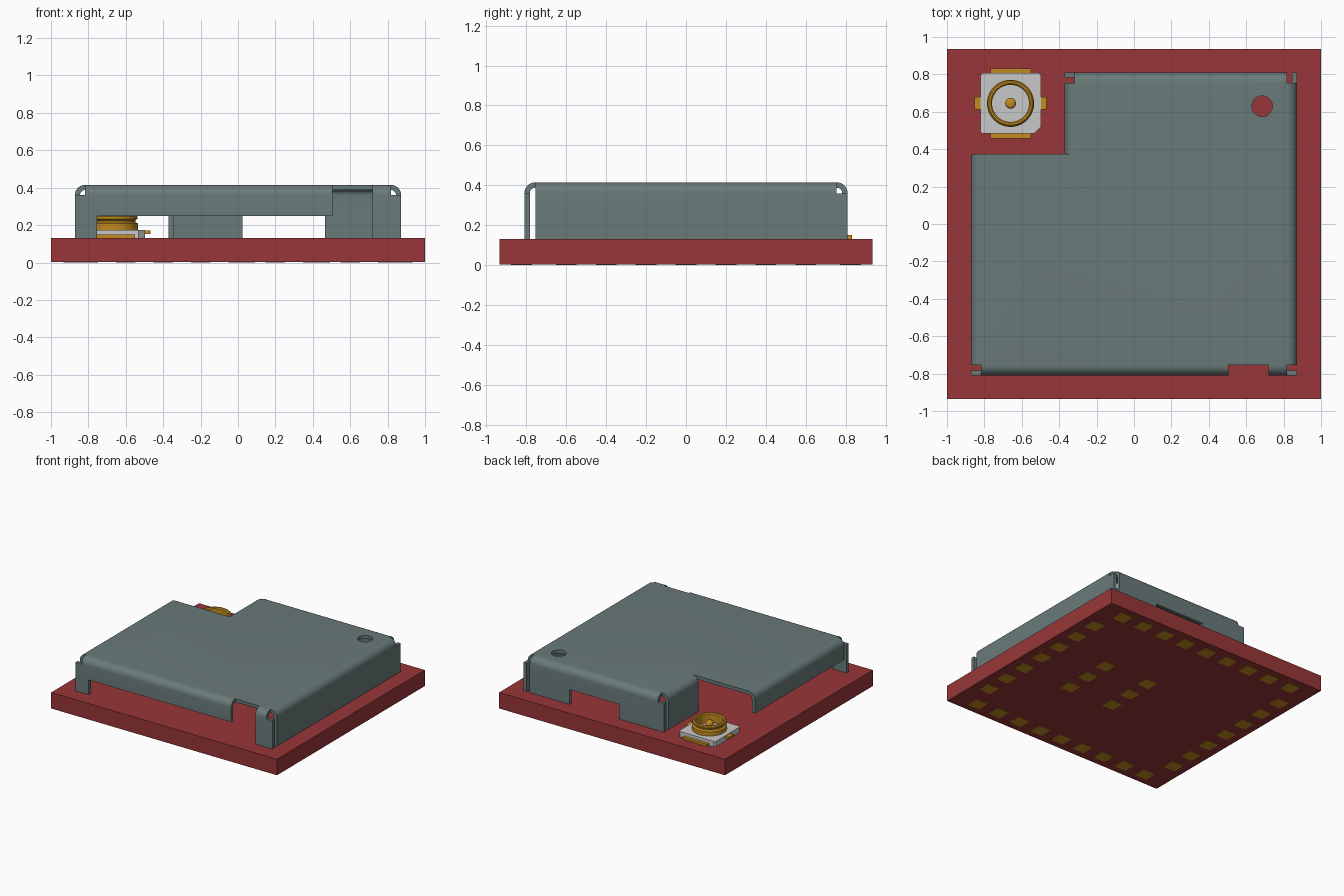
import bpy, bmesh, math
from mathutils import Vector

if "Cube" in bpy.data.objects:
    bpy.data.objects.remove(bpy.data.objects["Cube"], do_unlink=True)


def material(name, rgb):
    lin = [((c / 255 + 0.055) / 1.055) ** 2.4 for c in rgb] + [1.0]
    m = bpy.data.materials.new(name)
    m.use_nodes = True
    m.diffuse_color = lin
    m.node_tree.nodes["Principled BSDF"].inputs["Base Color"].default_value = lin
    return m


RED = material("board red", (152, 54, 56))
STEEL = material("shield grey", (106, 122, 122))
GOLD = material("gold", (194, 140, 32))
WHITE = material("connector white", (202, 200, 200))


def finish(name, bm, mat):
    bmesh.ops.recalc_face_normals(bm, faces=bm.faces)
    me = bpy.data.meshes.new(name)
    bm.to_mesh(me)
    bm.free()
    me.materials.append(mat)
    ob = bpy.data.objects.new(name, me)
    bpy.context.collection.objects.link(ob)
    return ob


def smooth(ob, angle=35):
    ob.data.polygons.foreach_set("use_smooth", [True] * len(ob.data.polygons))
    ob.data.set_sharp_from_angle(angle=math.radians(angle))


def add_box(bm, x0, x1, y0, y1, z0, z1):
    vs = bmesh.ops.create_cube(bm, size=1)["verts"]
    for v in vs:
        v.co = (x0 + (v.co.x + 0.5) * (x1 - x0), y0 + (v.co.y + 0.5) * (y1 - y0),
                z0 + (v.co.z + 0.5) * (z1 - z0))


def prism(name, outline, z0, z1, mat):
    bm = bmesh.new()
    face = bm.faces.new([bm.verts.new((x, y, z0)) for x, y in outline])
    ext = bmesh.ops.extrude_face_region(bm, geom=[face])["geom"]
    for v in ext:
        if isinstance(v, bmesh.types.BMVert):
            v.co.z = z1
    return finish(name, bm, mat)


def lathe(name, profile, center, mat, closed, steps=48):
    bm = bmesh.new()
    vs = [bm.verts.new((center[0] + r, center[1], z)) for r, z in profile]
    edges = [bm.edges.new(p) for p in zip(vs, vs[1:])]
    if closed:
        edges.append(bm.edges.new((vs[-1], vs[0])))
    bmesh.ops.spin(bm, geom=vs + edges, cent=(*center, 0), axis=(0, 0, 1),
                   angle=math.tau, steps=steps)
    bmesh.ops.remove_doubles(bm, verts=bm.verts, dist=1e-4)
    ob = finish(name, bm, mat)
    smooth(ob)
    return ob


# Circuit board
BOARD_TOP = 0.132
bm = bmesh.new()
add_box(bm, -1, 1, -0.935, 0.935, 0.004, BOARD_TOP)
finish("circuit_board", bm, RED)

# Contact pads under the board: perimeter rows and two inner columns
spots = [(0.2 * i, s * 0.825) for i in range(-4, 5) for s in (-1, 1)]
spots += [(s * 0.88, 0.2 * i) for i in range(-3, 4) for s in (-1, 1)]
spots += [(x, 0.2 * i) for x in (0.04, 0.44) for i in (-1, 0, 1)]
bm = bmesh.new()
for x, y in spots:
    add_box(bm, x - 0.052, x + 0.052, y - 0.052, y + 0.052, 0, 0.009)
finish("bottom_contact_pads", bm, GOLD)

# Shield can: folded sheet with rounded bends, open corners, legs and cut-outs
TOP, R, MID = 0.415, 0.055, 0.25
X, Y, NX, NY = 0.817, 0.755, -0.317, 0.375
bm = bmesh.new()
outline = [(-X, -Y), (-0.755, -Y), (0.505, -Y), (0.72, -Y), (X, -Y), (X, Y),
           (0.465, Y), (0.025, Y), (NX, Y), (NX, NY), (-X, NY)]
bm.faces.new([bm.verts.new((x, y, TOP)) for x, y in outline])
arc = [(R * math.sin(a), TOP - R + R * math.cos(a))
       for a in [math.pi / 2 * i / 8 for i in range(9)]]


def strip(p, q, normal, rows):
    """Sheet strip from p to q following rows of (outward offset, height)."""
    n = Vector(normal)
    cols = [[bm.verts.new((*(Vector(e) + n * d), z)) for d, z in rows] for e in (p, q)]
    for i in range(len(rows) - 1):
        bm.faces.new((cols[0][i], cols[0][i + 1], cols[1][i + 1], cols[1][i]))


half = arc + [(R, MID)]
full = half + [(R, BOARD_TOP)]
tab = [(R, TOP - R), (R, MID), (R, BOARD_TOP)]
FRONT, BACK, LEFT, RIGHT = (0, -1), (0, 1), (-1, 0), (1, 0)
for p, q, n, rows in [
    ((-X - R, -Y), (-X, -Y), FRONT, tab),
    ((-X, -Y), (-0.755, -Y), FRONT, full),
    ((-0.755, -Y), (0.505, -Y), FRONT, half),
    ((0.72, -Y), (X, -Y), FRONT, full),
    ((X, -Y), (X + R, -Y), FRONT, tab),
    ((X, -Y), (X, Y), RIGHT, full),
    ((X, Y), (X, Y + R), RIGHT, tab),
    ((X, Y), (0.465, Y), BACK, full),
    ((0.465, Y), (0.025, Y), BACK, half),
    ((0.025, Y), (NX, Y), BACK, full),
    ((NX, Y), (NX - R, Y), BACK, tab),
    ((NX, Y), (NX, NY), LEFT, full),
    ((-X, NY), (-X, -Y), LEFT, half),
]:
    strip(p, q, n, rows)
bmesh.ops.remove_doubles(bm, verts=bm.verts, dist=1e-4)
bmesh.ops.recalc_face_normals(bm, faces=bm.faces)
if max(bm.faces, key=lambda f: f.calc_area()).normal.z < 0:
    bmesh.ops.reverse_faces(bm, faces=bm.faces)
me = bpy.data.meshes.new("shield_can")
bm.to_mesh(me)
bm.free()
me.materials.append(STEEL)
can = bpy.data.objects.new("shield_can", me)
bpy.context.collection.objects.link(can)
solid = can.modifiers.new("sheet_thickness", 'SOLIDIFY')
solid.thickness, solid.offset, solid.use_even_offset = 0.027, -1, True

# Round hole through the top sheet
hole = [(0.685 + 0.055 * math.cos(math.tau * i / 32), 0.63 + 0.055 * math.sin(math.tau * i / 32))
        for i in range(32)]
cutter = prism("hole_cutter", hole, 0.33, 0.5, STEEL)
cutter.hide_render = True
cut = can.modifiers.new("hole", 'BOOLEAN')
cut.operation, cut.object, cut.solver = 'DIFFERENCE', cutter, 'EXACT'
bpy.context.view_layer.update()
dg = bpy.context.evaluated_depsgraph_get()
baked = bpy.data.meshes.new_from_object(can.evaluated_get(dg))
can.modifiers.clear()
can.data = baked
bpy.data.objects.remove(cutter, do_unlink=True)
smooth(can)

# Coaxial connector: plastic base with one large chamfer
C = (-0.66, 0.645)
cx, cy = C
h, c, k = 0.162, 0.012, 0.035
base = [(-h + c, -h), (h - k, -h), (h, -h + k), (h, h - c), (h - c, h),
        (-h + c, h), (-h, h - c), (-h, -h + c)]
prism("connector_base", [(cx + x, cy + y) for x, y in base], BOARD_TOP, 0.175, WHITE)

# Solder tabs of the connector
bm = bmesh.new()
add_box(bm, cx - 0.108, cx + 0.108, cy - 0.187, cy + 0.187, BOARD_TOP - 0.002, 0.15)
add_box(bm, cx - 0.193, cx + 0.193, cy - 0.033, cy + 0.033, 0.152, 0.17)
finish("connector_tabs", bm, GOLD)

# Grooved outer ring, insulator and centre pin
lathe("connector_ring", [(0.126, 0.17), (0.126, 0.208), (0.112, 0.216), (0.112, 0.226),
                         (0.123, 0.234), (0.123, 0.245), (0.116, 0.252), (0.106, 0.252),
                         (0.099, 0.244), (0.099, 0.17)], C, GOLD, True)
lathe("connector_insulator", [(0, 0.181), (0.092, 0.181), (0.092, 0.17), (0, 0.17)], C, WHITE, False)
lathe("connector_pin", [(0, 0.242), (0.014, 0.242), (0.024, 0.237), (0.029, 0.228),
                        (0.029, 0.175), (0, 0.175)], C, GOLD, False, 24)
